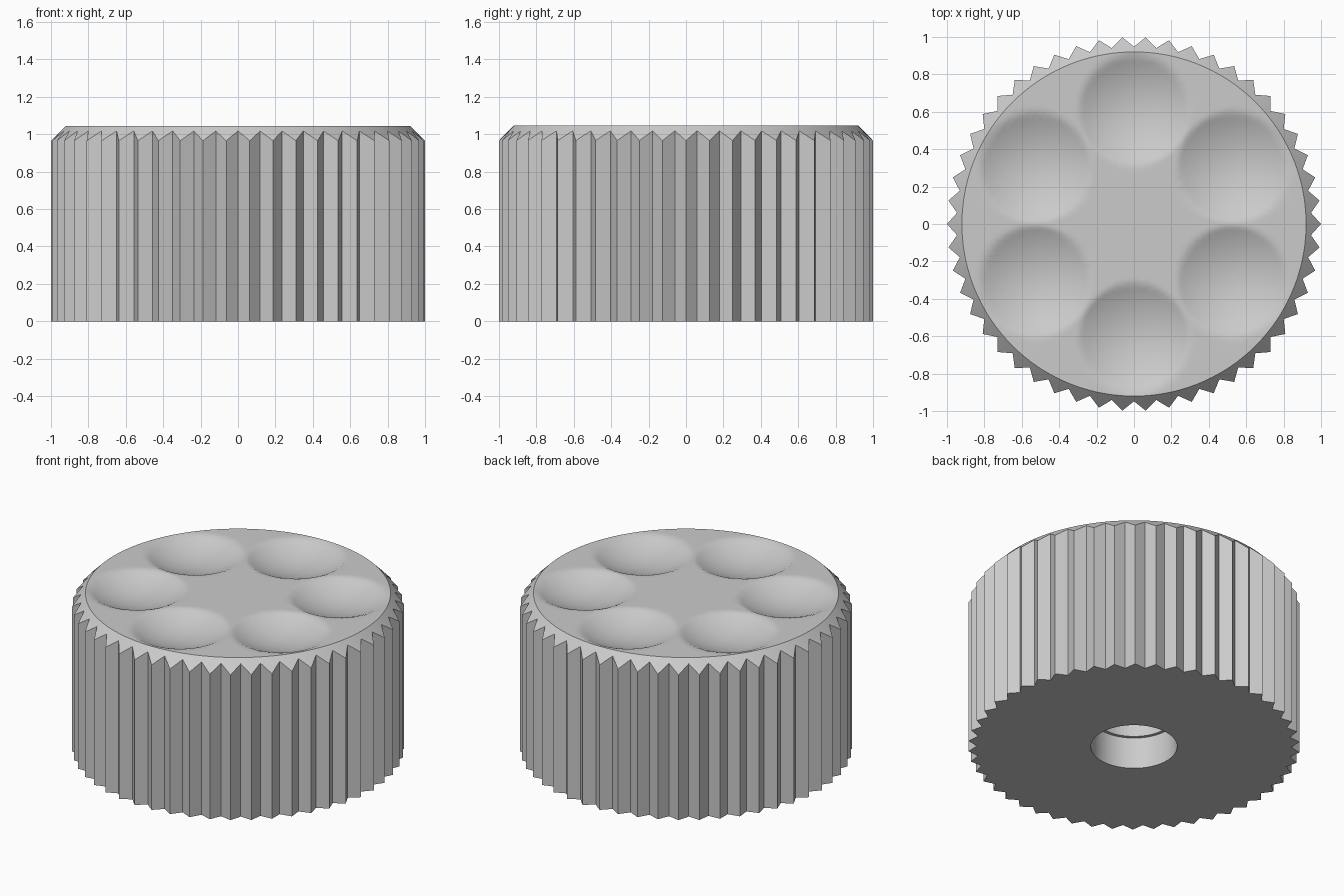
import bpy, bmesh
from math import sin, cos, tau, hypot

if "Cube" in bpy.data.objects:
    bpy.data.objects.remove(bpy.data.objects["Cube"])

TEETH = 50
COLS = TEETH * 4          # columns around the knob
HEIGHT = 1.045
R_TIP, R_VALLEY, R_TOP = 1.0, 0.948, 0.92
DIMPLES, DIMPLE_AT, DIMPLE_R, DIMPLE_DEPTH = 6, 0.61, 0.295, 0.075
TOP_RINGS = 34

metal = bpy.data.materials.new("light grey")
grey = (0.6, 0.6, 0.6, 1)
metal.diffuse_color = grey
metal.use_nodes = True
metal.node_tree.nodes["Principled BSDF"].inputs["Base Color"].default_value = grey


def circle(r, z):
    return [(r * cos(tau * i / COLS), r * sin(tau * i / COLS), z) for i in range(COLS)]


def toothed(height_at):
    """Zigzag outline with straight flanks between tip and valley."""
    tips = [(R_VALLEY if k % 2 else R_TIP, tau * k / (2 * TEETH)) for k in range(2 * TEETH)]
    pts = []
    for k, (r, a) in enumerate(tips):
        r2, a2 = tips[(k + 1) % len(tips)]
        p, q = (r * cos(a), r * sin(a)), (r2 * cos(a2), r2 * sin(a2))
        for t in (0, 0.5):
            x, y = p[0] + (q[0] - p[0]) * t, p[1] + (q[1] - p[1]) * t
            pts.append((x, y, height_at(hypot(x, y))))
    return pts


def dimpled(x, y):
    """Height of the top face with a ring of shallow finger dimples."""
    z = HEIGHT
    for k in range(DIMPLES):
        a = tau * (k + 0.5) / DIMPLES
        t = hypot(x - DIMPLE_AT * cos(a), y - DIMPLE_AT * sin(a)) / DIMPLE_R
        if t < 1:
            z = min(z, HEIGHT - DIMPLE_DEPTH * (1 - t * t))
    return z


# Stepped shaft socket, from its ceiling down to the base
rings = [circle(0.24, 0.7), circle(0.24, 0.21), circle(0.26, 0.21), circle(0.26, 0)]
# Knurled side, cut at the top by a 45 degree chamfer
rings += [toothed(lambda r: 0), toothed(lambda r: HEIGHT - (r - R_TOP))]
# Dimpled top face
for i in range(TOP_RINGS, 0, -1):
    rings.append([(x, y, dimpled(x, y)) for x, y, z in circle(R_TOP * i / TOP_RINGS, 0)])

# Skin the rings into one closed body
bm = bmesh.new()
loops = [[bm.verts.new(p) for p in ring] for ring in rings]
for low, high in zip(loops, loops[1:]):
    for i in range(COLS):
        j = (i + 1) % COLS
        bm.faces.new((low[i], low[j], high[j], high[i]))
bm.faces.new(loops[0])
bm.faces.new(loops[-1])
bmesh.ops.recalc_face_normals(bm, faces=bm.faces)

mesh = bpy.data.meshes.new("knurled_knob")
bm.to_mesh(mesh)
bm.free()
mesh.materials.append(metal)
knob = bpy.data.objects.new("knurled_knob", mesh)
bpy.context.collection.objects.link(knob)
bpy.context.view_layer.objects.active = knob
knob.select_set(True)
bpy.ops.object.shade_smooth_by_angle(angle=0.6)
